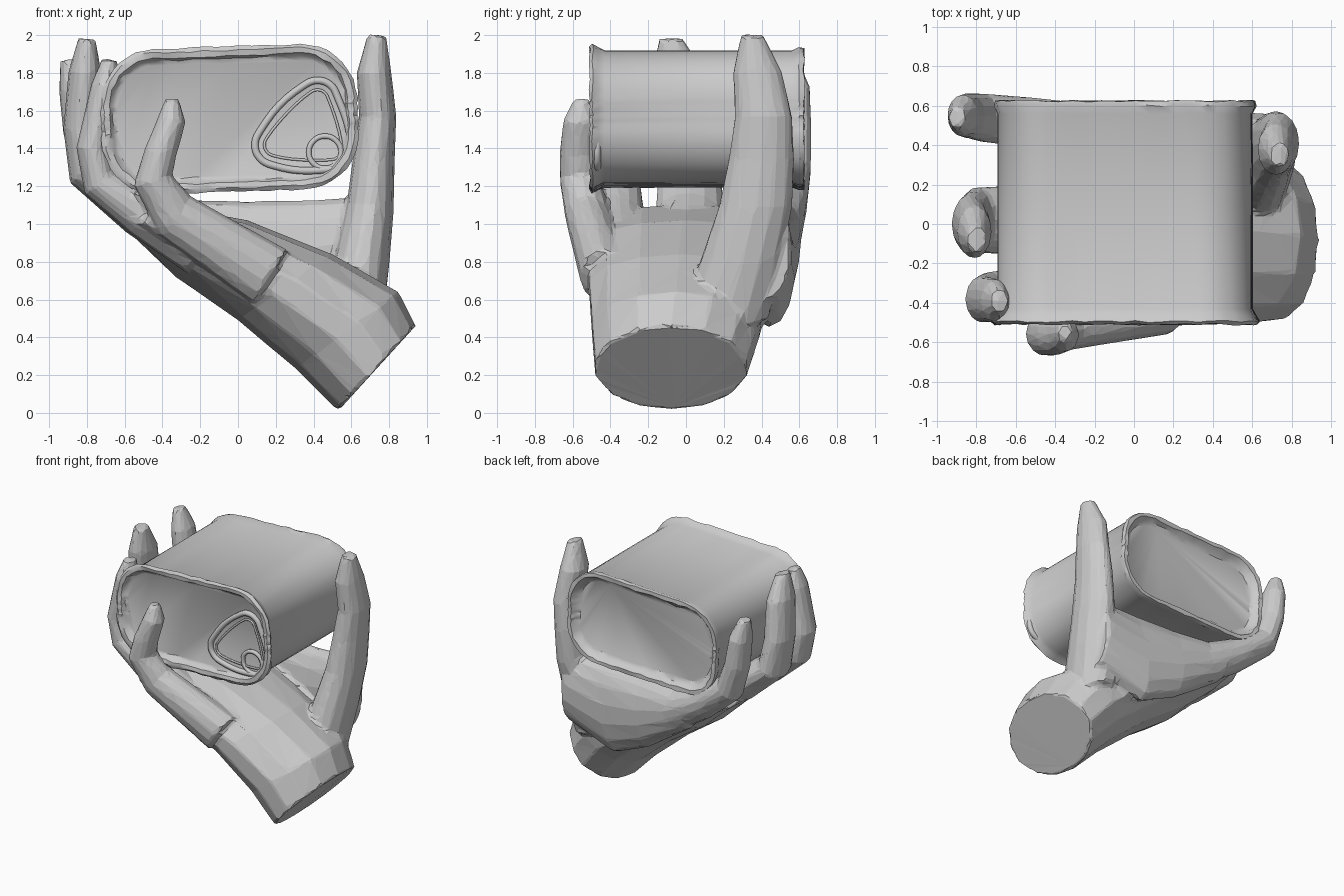
import bpy, bmesh, math, random
from mathutils import Vector, Matrix

random.seed(4)
cube = bpy.data.objects.get("Cube")
if cube:
    bpy.data.objects.remove(cube, do_unlink=True)

colour = (0.6, 0.6, 0.6, 1)
grey = bpy.data.materials.new("plain_grey")
grey.use_nodes = True
grey.diffuse_color = colour
grey.node_tree.nodes["Principled BSDF"].inputs["Base Color"].default_value = colour


def add_object(name, data):
    obj = bpy.data.objects.new(name, data)
    bpy.context.scene.collection.objects.link(obj)
    data.materials.append(grey)
    return obj


def mesh_object(name, bm):
    bmesh.ops.recalc_face_normals(bm, faces=bm.faces)
    mesh = bpy.data.meshes.new(name)
    bm.to_mesh(mesh)
    bm.free()
    return add_object(name, mesh)


def mix(start, end, f):
    return start + (end - start) * f


def loft(bm, rings):
    """Skin a list of equal point loops and cap both ends."""
    loops = [[bm.verts.new(point) for point in ring] for ring in rings]
    count = len(loops[0])
    for near, far in zip(loops, loops[1:]):
        for i in range(count):
            j = (i + 1) % count
            bm.faces.new((near[i], near[j], far[j], far[i]))
    bm.faces.new(reversed(loops[0]))
    bm.faces.new(loops[-1])


def oval(centre, across, depth, sides=14):
    """Oval section spanned by a vector and a half depth along y."""
    deep = Vector((0, depth, 0))
    turns = [math.tau * i / sides for i in range(sides)]
    return [centre + across * math.cos(turn) + deep * math.sin(turn) for turn in turns]


def finger(bm, path, width, depth):
    """Tube along a path, tapering from base to a blunt tip."""
    points = [Vector(point) for point in path]
    last = len(points) - 1
    rings = []
    for i, point in enumerate(points):
        f = i / last
        along = points[min(i + 1, last)] - points[max(i - 1, 0)]
        across = Vector((-along.z, 0, along.x)).normalized()
        blunt = 0.55 if i == last else 1
        half = mix(width[1], width[0], (1 - f) ** 2)
        rings.append(oval(point, across * half * blunt, mix(*depth, f) * blunt))
    loft(bm, rings)


def slab(bm, outer, inner, middle, depth):
    """Broad form between an outer and an inner outline in the xz plane."""
    rings = []
    for i, ((ox, oz), (ix, iz)) in enumerate(zip(outer, inner)):
        f = i / (len(outer) - 1)
        low, high = Vector((ox, 0, oz)), Vector((ix, 0, iz))
        centre = (low + high) / 2 + Vector((0, mix(*middle, f), 0))
        rings.append(oval(centre, (high - low) / 2, mix(*depth, f)))
    loft(bm, rings)


# Hand: palm from the wrist cut to the finger roots
hand_mesh = bmesh.new()
slab(hand_mesh,
     outer=[(.53, .01), (.31, .23), (0, .49), (-.33, .72), (-.58, .96)],
     inner=[(.94, .46), (.85, .64), (.5, .84), (.05, 1.02), (-.4, 1.1)],
     middle=(-.08, .02), depth=(.41, .58))

# Wall of skin between thumb and index finger
slab(hand_mesh,
     outer=[(.72, .6), (.3, .45), (0, .58), (-.4, .85)],
     inner=[(.72, 1.15), (.4, 1.13), (.05, 1.12), (-.35, 1.13)],
     middle=(.42, .49), depth=(.14, .13))

# Thumb and four fingers
finger(hand_mesh, [(.6, .2, .5), (.66, .3, .83), (.7, .37, 1.1), (.72, .4, 1.35),
                   (.74, .41, 1.57), (.72, .38, 1.8), (.735, .35, 2)],
       width=(.17, .09), depth=(.24, .11))
finger(hand_mesh, [(-.2, .47, .93), (-.5, .51, 1.09), (-.77, .54, 1.29),
                   (-.84, .55, 1.5), (-.87, .55, 1.72), (-.9, .54, 1.87)],
       width=(.16, .075), depth=(.14, .1))
finger(hand_mesh, [(-.2, 0, .87), (-.52, .02, 1.06), (-.8, .02, 1.28),
                   (-.83, 0, 1.51), (-.81, -.04, 1.8), (-.8, -.08, 1.98)],
       width=(.15, .085), depth=(.2, .12))
finger(hand_mesh, [(-.2, -.35, .87), (-.5, -.36, 1.05), (-.73, -.37, 1.22),
                   (-.77, -.38, 1.4), (-.7, -.39, 1.73), (-.68, -.39, 1.87)],
       width=(.15, .075), depth=(.15, .1))
finger(hand_mesh, [(.17, -.43, .72), (-.33, -.52, 1.04), (-.45, -.56, 1.23),
                   (-.41, -.57, 1.38), (-.35, -.56, 1.55), (-.35, -.55, 1.66)],
       width=(.17, .07), depth=(.13, .08))
hand = mesh_object("hand", hand_mesh)

# Fuse the limbs, then reduce them to broad facets
fuse = hand.modifiers.new("fuse", "REMESH")
fuse.mode = "VOXEL"
fuse.voxel_size = 0.02
facets = hand.modifiers.new("facets", "DECIMATE")
facets.ratio = 0.06

tilt = Matrix.Translation((-.045, 0, 1.555)) @ Matrix.Rotation(math.radians(-2), 4, "Y")


def can_ring(y, grow):
    """Rounded rectangle around the can axis, dented where it is not the wall."""
    radius = .26 + grow
    half_x, half_z = .645 + grow - radius, .35 + grow - radius
    arc = 10
    corners = []
    for sx, sz, quarter in ((1, 1, 0), (-1, 1, 1), (-1, -1, 2), (1, -1, 3)):
        for k in range(arc):
            turn = math.pi / 2 * (quarter + k / (arc - 1))
            corners.append(Vector((sx * half_x + radius * math.cos(turn), y,
                                   sz * half_z + radius * math.sin(turn))))
    dent = .005 if grow else .001
    ring = []
    for i, point in enumerate(corners):
        following = corners[(i + 1) % len(corners)]
        steps = 12 if i % arc == arc - 1 else 1
        for k in range(steps):
            shake = Vector([random.uniform(-dent, dent) for axis in range(3)])
            ring.append(tilt @ (point.lerp(following, k / steps) + shake))
    return ring


# Can: seamed rims at both ends around sunken panels
can_mesh = bmesh.new()
profile = [(-.465, -.05), (-.475, -.03), (-.505, -.015), (-.51, .015), (-.495, .035),
           (-.465, .015), (-.43, 0), (.1, 0), (.56, 0), (.6, .015), (.625, .01),
           (.625, -.02), (.59, -.04), (.57, -.07)]
loft(can_mesh, [can_ring(y, grow) for y, grow in profile])
can = mesh_object("can", can_mesh)
bpy.context.view_layer.objects.active = can
can.select_set(True)
bpy.ops.object.shade_smooth_by_angle(angle=math.radians(35))
can.select_set(False)


def bead(name, points, thickness):
    """Closed raised bead on the front panel."""
    curve = bpy.data.curves.new(name, "CURVE")
    curve.dimensions = "3D"
    curve.bevel_depth = thickness
    curve.bevel_resolution = 1
    curve.resolution_u = 6
    spline = curve.splines.new("BEZIER")
    spline.bezier_points.add(len(points) - 1)
    spline.use_cyclic_u = True
    for knot, (x, z) in zip(spline.bezier_points, points):
        knot.co = (x, -.472, z)
        knot.handle_left_type = knot.handle_right_type = "AUTO"
    add_object(name, curve)


def arc_points(centre, radius, start, end, count):
    turns = [math.radians(mix(start, end, i / (count - 1))) for i in range(count)]
    return [(centre[0] + radius * math.cos(turn), centre[1] + radius * math.sin(turn))
            for turn in turns]


def rounded_triangle(radius):
    """Three corner arcs, anticlockwise from the upper right."""
    return (arc_points((.42, 1.65), radius, 10, 130, 4)
            + arc_points((.2, 1.42), radius, 140, 260, 4)
            + arc_points((.49, 1.4), radius, 270, 370, 4))


# Pull tab opening, tear line and finger ring
bead("opening_bead", rounded_triangle(.11), .022)
bead("tear_line", rounded_triangle(.06), .008)
bead("pull_ring", arc_points((.46, 1.38), .085, 0, 315, 8), .016)
